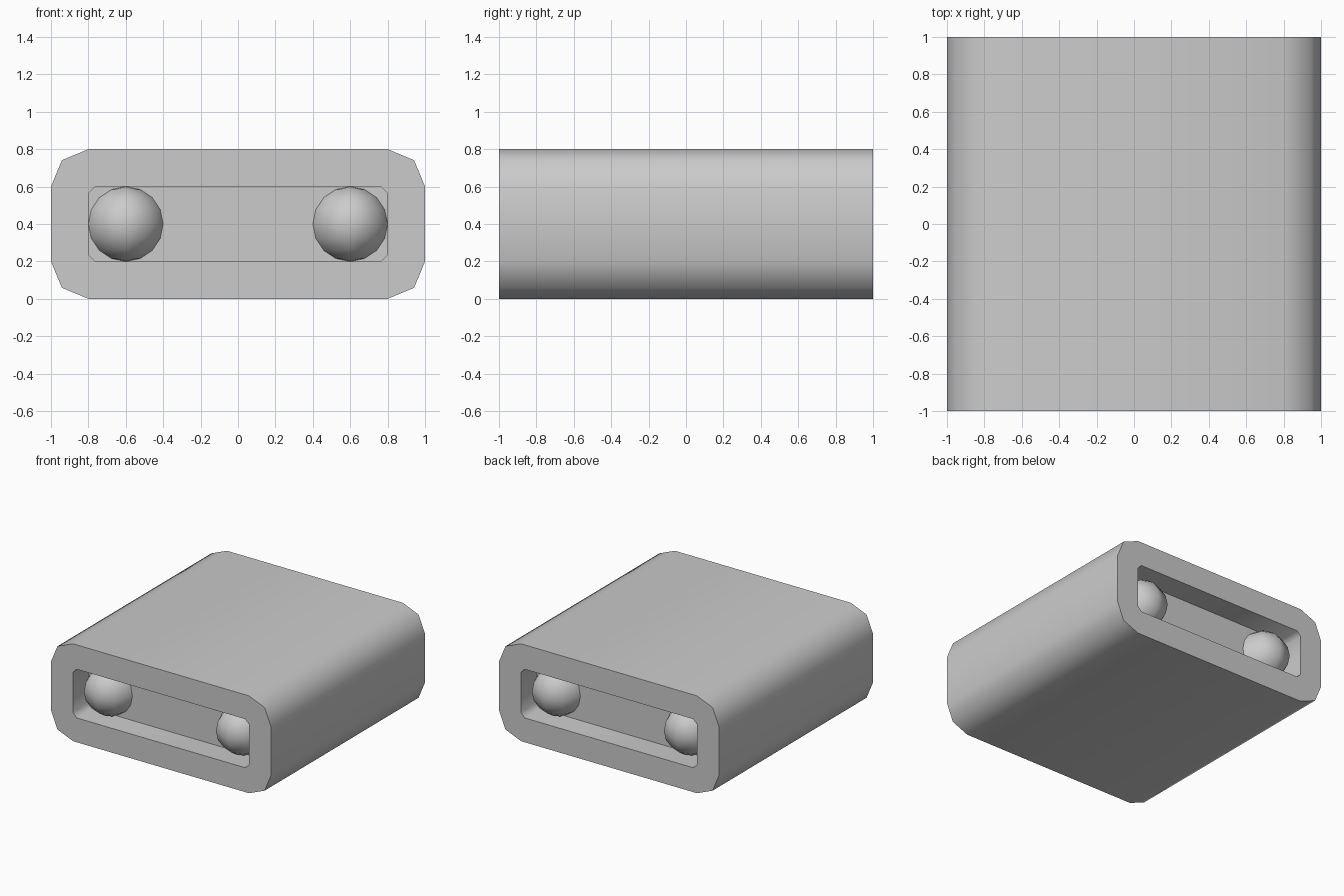
import bpy, bmesh
from math import cos, sin, pi, radians
from mathutils import Matrix

if "Cube" in bpy.data.objects:
    bpy.data.objects.remove(bpy.data.objects["Cube"])


def finish(bm, name, angle):
    bmesh.ops.recalc_face_normals(bm, faces=bm.faces)
    mesh = bpy.data.meshes.new(name)
    bm.to_mesh(mesh)
    bm.free()
    obj = bpy.data.objects.new(name, mesh)
    bpy.context.collection.objects.link(obj)
    bpy.ops.object.select_all(action='DESELECT')
    bpy.context.view_layer.objects.active = obj
    obj.select_set(True)
    bpy.ops.object.shade_smooth_by_angle(angle=radians(angle))
    return obj


def corner_rect(half_w, half_h, corner):
    """Rectangle around z = 0.4, each corner replaced by three points."""
    quad = [(half_w - a, half_h - b) for a, b in corner]
    pts = quad + [(-x, z) for x, z in reversed(quad)]
    pts += [(x, -z) for x, z in reversed(pts)]
    return [(x, z + 0.4) for x, z in pts]


outer = corner_rect(1.0, 0.4, [(0.2 * (1 - cos(t)), 0.2 * (1 - sin(t)))
                               for t in (0, pi / 4, pi / 2)])
c = 0.035
inner = corner_rect(0.8, 0.2, [(0, c), (c / 2, c / 2), (c, 0)])

# Body: rounded sleeve with a shallow recess at the front and the back
bm = bmesh.new()
sections = [(inner, -0.8), (inner, -1), (outer, -1),
            (outer, 1), (inner, 1), (inner, 0.8)]
loops = [[bm.verts.new((x, y, z)) for x, z in pts] for pts, y in sections]
for a, b in zip(loops, loops[1:]):
    for i in range(len(a)):
        j = (i + 1) % len(a)
        bm.faces.new((a[i], a[j], b[j], b[i]))
bm.faces.new(loops[0])
bm.faces.new(loops[-1])
finish(bm, "body", 50)


# Studs: low-poly half balls set into the recess walls
def stud(name, x, side):
    bm = bmesh.new()
    bmesh.ops.create_uvsphere(bm, u_segments=8, v_segments=8, radius=0.2)
    bmesh.ops.delete(bm, geom=[v for v in bm.verts if v.co.y * side < -0.001],
                     context='VERTS')
    bm.transform(Matrix.Translation((x, side * 0.8, 0.4)))
    obj = finish(bm, name, 80)


for side, end in ((-1, "front"), (1, "back")):
    for x, hand in ((-0.6, "left"), (0.6, "right")):
        stud(f"{end}_{hand}_stud", x, side)
